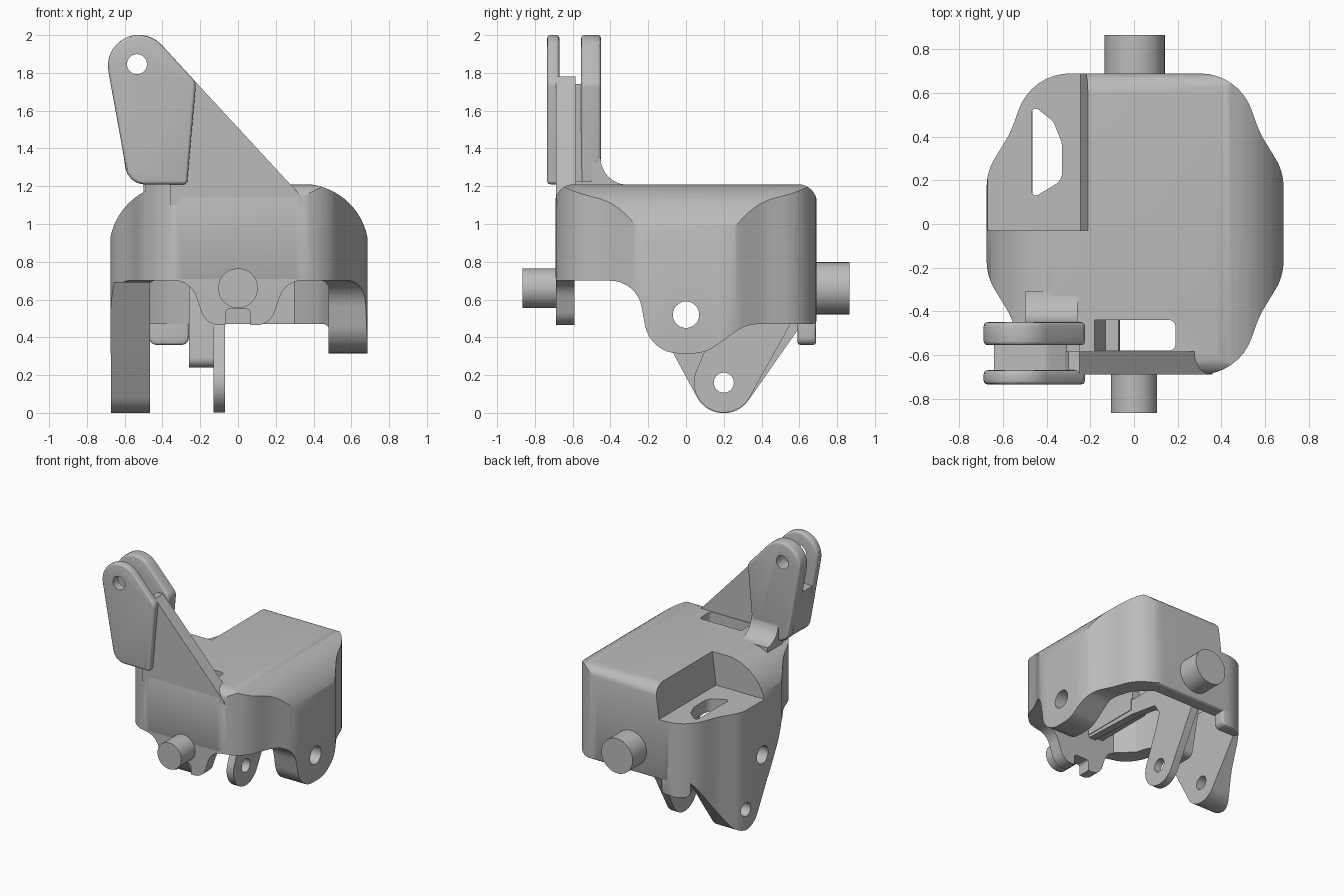
import bpy, bmesh, math
from mathutils import Vector

if "Cube" in bpy.data.objects:
    bpy.data.objects.remove(bpy.data.objects["Cube"])

grey = bpy.data.materials.new("cast_grey")
grey.use_nodes = True
GREY = (0.5, 0.5, 0.5, 1)
grey.diffuse_color = GREY
grey.node_tree.nodes["Principled BSDF"].inputs["Base Color"].default_value = GREY
parts = []


def rounded(corners, steps=8):
    """Closed polygon whose corners (a, b, radius) become arcs."""
    out = []
    for i, c in enumerate(corners):
        p = Vector(c[:2])
        r = c[2] if len(c) > 2 else 0
        if r == 0:
            out.append(p)
            continue
        u = (Vector(corners[i - 1][:2]) - p).normalized()
        v = (Vector(corners[(i + 1) % len(corners)][:2]) - p).normalized()
        half = u.angle(v) / 2
        centre = p + (u + v).normalized() * (r / math.sin(half))
        start = p + u * (r / math.tan(half)) - centre
        end = p + v * (r / math.tan(half)) - centre
        turn = start.angle_signed(end)
        for k in range(steps + 1):
            t = -turn * k / steps
            ct, st = math.cos(t), math.sin(t)
            out.append(centre + Vector((start.x * ct - start.y * st, start.x * st + start.y * ct)))
    return out


def arc(a, b, r, first, last, n=16):
    angles = [math.radians(first + (last - first) * k / n) for k in range(n + 1)]
    return [(a + r * math.cos(t), b + r * math.sin(t)) for t in angles]


def circle(a, b, r, n=40):
    return arc(a, b, r, 0, 360, n)[:-1]


def prism(name, pts, axis, lo, hi, bevel=0.0, keep=True):
    """Extrude a flat polygon along an axis."""
    place = {"x": lambda a, b, d: (d, a, b), "y": lambda a, b, d: (a, d, b), "z": lambda a, b, d: (a, b, d)}[axis]
    bm = bmesh.new()
    low = [bm.verts.new(place(p[0], p[1], lo)) for p in pts]
    high = [bm.verts.new(place(p[0], p[1], hi)) for p in pts]
    bm.faces.new(low)
    bm.faces.new(high)
    for i in range(len(pts)):
        j = (i + 1) % len(pts)
        bm.faces.new((low[i], low[j], high[j], high[i]))
    bmesh.ops.recalc_face_normals(bm, faces=bm.faces)
    mesh = bpy.data.meshes.new(name)
    bm.to_mesh(mesh)
    bm.free()
    mesh.materials.append(grey)
    obj = bpy.data.objects.new(name, mesh)
    bpy.context.collection.objects.link(obj)
    if bevel:
        mod = obj.modifiers.new("soft_edges", "BEVEL")
        mod.width, mod.segments = bevel, 3
        mod.limit_method, mod.angle_limit = "ANGLE", math.radians(50)
        apply(obj, mod)
    if keep:
        parts.append(obj)
    return obj


def apply(obj, mod):
    bpy.context.view_layer.objects.active = obj
    bpy.ops.object.modifier_apply(modifier=mod.name)


def combine(obj, tool, operation="DIFFERENCE"):
    mod = obj.modifiers.new("cut", "BOOLEAN")
    mod.operation, mod.object, mod.solver = operation, tool, "EXACT"
    apply(obj, mod)


def cutter(pts, axis, lo, hi):
    obj = prism("cutter", pts, axis, lo, hi, keep=False)
    obj.hide_render = True
    return obj


def box(a0, a1, b0, b1):
    return [(a0, b0), (a1, b0), (a1, b1), (a0, b1)]


# Plan outline, mirrored from one quarter
quarter = [(.48, .69, .25), (.575, .42, .5), (.685, .24, .25)]
right_side = quarter + [(x, -y, r) for x, y, r in reversed(quarter)]
outline = rounded(right_side + [(.01 - x, y, r) for x, y, r in reversed(right_side)])
plan = cutter(outline, "z", -.5, 1.5)

# Housing: plan crossed with side and front profiles
housing = prism("housing", rounded([
    (-.694, 1.21, .1), (-.694, .7, .03), (-.26, .7, .17), (-.19, .315, .18), (.1, .315, .2),
    (.32, .47, .2), (.694, .47, .03), (.694, 1.21, .1)]), "x", -.8, .8)
front_profile = cutter(rounded([(-.682, 0), (.692, 0), (.692, 1.212, .35), (-.682, 1.212, .35)], 16), "y", -1, 1)
combine(housing, plan, "INTERSECT")
combine(housing, front_profile, "INTERSECT")

# Underside cavity, lower beneath the recessed corner
cavity = cutter([(.48, .3), (.42, .48), (.3, .59), (-.36, .59), (-.475, .53),
                 (-.475, -.3), (-.42, -.48), (-.3, -.59), (.3, -.59), (.42, -.48), (.48, -.3)], "z", -.1, 1.1)
low_roof = cutter(box(-.9, -.13, -.12, .9), "z", .85, 1.4)
combine(cavity, low_roof)
combine(housing, cavity)

# Recessed corner, its window, the roof slot and the straight edge above the long leg
recess = cutter([(-.245, .95), (-.2, 1.3), (-1, 1.3), (-1, .95)], "y", -.03, 1)
window = cutter(rounded([(-.47, .55, .02), (-.37, .47, .06), (-.33, .37, .08), (-.33, .2, .06),
                         (-.47, .115, .02)]), "z", .6, 1.3)
slot = cutter(rounded([(-.18, -.58), (.19, -.58, .03), (.19, -.44, .03), (-.18, -.44)]), "z", .9, 1.4)
leg_front = cutter([(-.8, .69), (-.27, .69), (.182, -.146), (-.8, -.146)], "x", -.9, -.4)
for tool in (recess, window, slot, leg_front):
    combine(housing, tool)

# Long side leg and low rear skirt, trimmed to the plan
leg = prism("long_side_leg", rounded([(-.302, .75), (.182, -.146, .16), (.625, .487), (.6, .75)], 16),
            "x", -.673, -.466)
skirt = prism("rear_skirt", rounded([(-.47, .6), (-.47, .36, .04), (-.26, .36, .04), (-.26, .6)]),
              "y", .59, .688, .015)
for obj in (leg, skirt):
    combine(obj, plan, "INTERSECT")

# Inner hanging tab running forward to the front wall, its boss and gusset
tab = prism("inner_tab", arc(.2, .16, .158, 157, 325) + [(.57, .5), (.57, .84), (-.1, .84), (-.1, 1.11),
            (-.6, 1.11), (-.6, .74), (-.1, .72), (.15, .68), (.2, .6), (.17, .5)], "x", -.13, -.07)
prism("tab_boss", rounded([(.2, .87), (.14, .24, .05), (.34, .24, .05), (.48, .87)]), "x", -.26, -.125)
prism("inner_gusset", [(-.2, 1.11), (-.2, .76), (-.065, .76), (-.065, .85)], "y", -.6, -.11)

# Pivot holes through the legs
upper_hole = cutter(circle(0, .52, .07), "x", -1, 1)
lower_hole = cutter(circle(.2, .16, .053), "x", -1, 1)
combine(housing, upper_hole)
combine(leg, upper_hole)
combine(leg, lower_hole)
combine(tab, lower_hole)

# Front lobe with a notch under the pin
lobe_half = [(.065, .55, .02), (.065, .465), (.17, .465, .1), (.25, .702, .13), (.4, .702), (.4, .8)]
lobe = prism("front_lobe", rounded(lobe_half + [(-c[0],) + c[1:] for c in reversed(lobe_half)]),
             "y", -.688, -.59)
combine(lobe, plan, "INTERSECT")

# Trunnion pins
prism("front_pin", circle(0, .66, .105), "y", -.865, -.6)
prism("rear_pin", circle(.003, .66, .138), "y", .6, .865)

# Fork lugs with a through hole
lug_shape = rounded([(-.787, 2.365, .164), (-.578, 1.21, .1), (-.27, 1.21, .02), (-.222, 1.75, .06)], 14)
lug_hole = cutter(circle(-.535, 1.846, .053), "y", -1, 0)
for name, lo, hi in (("front_lug", -.735, -.67), ("rear_lug", -.555, -.45)):
    combine(prism(name, lug_shape, "y", lo, hi, .018), lug_hole)

# Sloping web, solid fork root, neck and foot
prism("sloping_web", [(.36, 1.12), (-.25, 1.78), (-.3, 1.78), (-.36, 1.6), (-.36, 1.1), (.36, 1.1)],
      "y", -.689, -.585)
prism("fork_root", rounded([(-.642, 1.6), (-.584, 1.215, .1), (-.275, 1.215), (-.25, 1.74), (-.31, 1.74),
                            (-.4, 1.62, .08)]), "y", -.688, -.5)
neck = prism("fork_neck", box(-.49, -.255, 1.02, 1.225), "y", -.689, -.455)
combine(neck, plan, "INTERSECT")
prism("rear_lug_foot", [(-.5, 1.1), (-.5, 1.36)] + arc(-.31, 1.35, .142, 180, 270, 8) + [(-.31, 1.1)],
      "x", -.5, -.26)

# Remove helpers and shade
for obj in [o for o in bpy.data.objects if o.name.startswith("cutter")]:
    bpy.data.objects.remove(obj)
bpy.ops.object.select_all(action="DESELECT")
for obj in parts:
    obj.select_set(True)
bpy.context.view_layer.objects.active = housing
bpy.ops.object.shade_smooth_by_angle(angle=math.radians(30))
